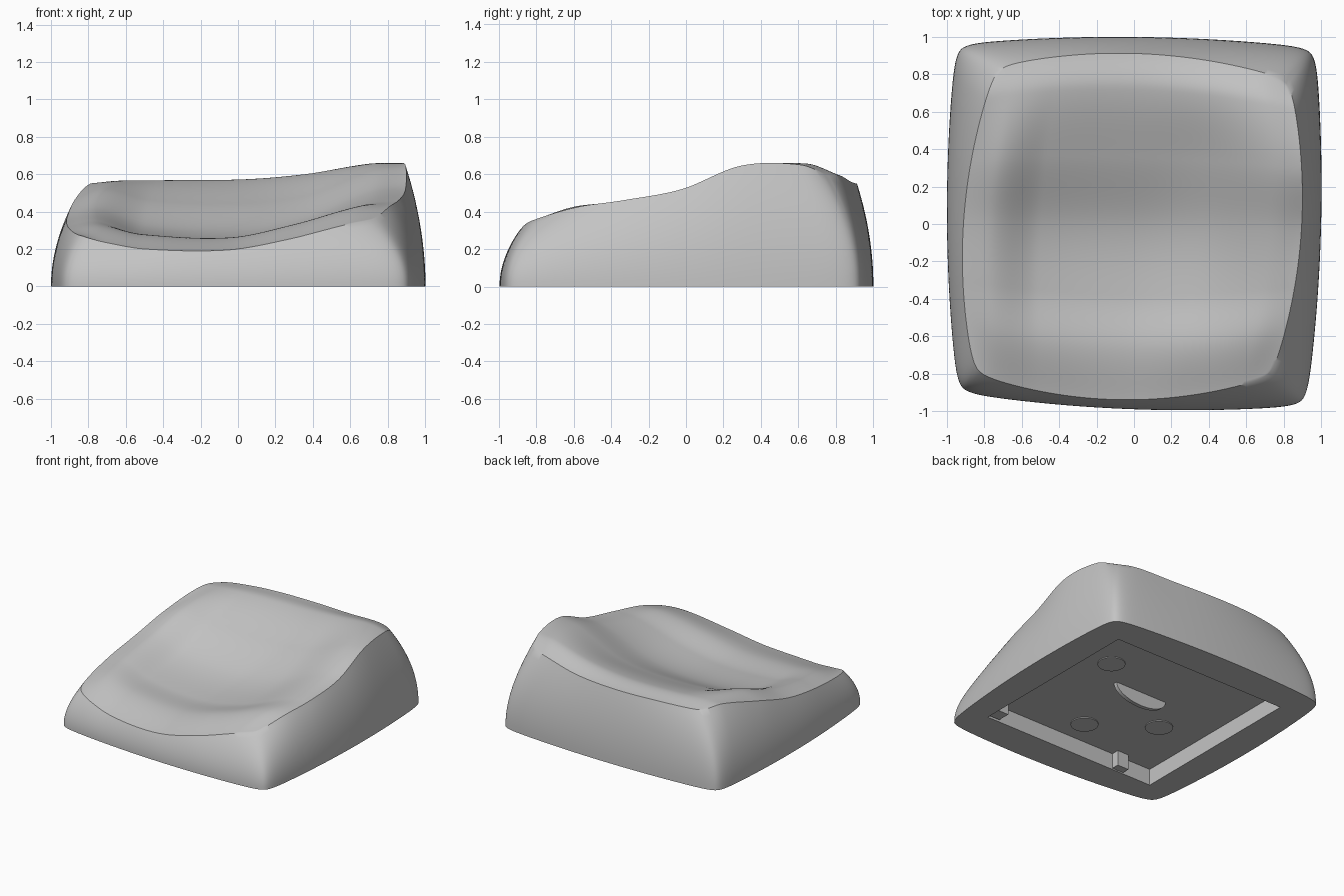
import bpy, bmesh, math

cube = bpy.data.objects.get("Cube")
if cube:
    bpy.data.objects.remove(cube)

grey = bpy.data.materials.new("plain grey")
grey.use_nodes = True
grey.diffuse_color = (0.55, 0.55, 0.55, 1)
grey.node_tree.nodes["Principled BSDF"].inputs["Base Color"].default_value = grey.diffuse_color

N = 96            # cells across the dished top
SIDE_ROWS = 14
CEILING = 0.13    # depth of the hollow underneath

# Height of the dished top in hundredths: rows front to back, columns across x
COLUMNS = (-1, -.82, -.55, 0, .4, .8, 1)
ROWS = (-1, -.7, -.4, 0, .4, .8, 1)
HEIGHTS = (
    (27, 23.5, 20, 19.5, 25, 33, 36),
    (30, 31.5, 27.5, 26, 33, 42, 42.5),
    (33, 35, 27.5, 25, 31.5, 44, 46),
    (38, 41, 32, 29.5, 35.5, 50.5, 52),
    (47, 52, 46, 44.5, 48.5, 62, 64.5),
    (55, 56.5, 56.5, 57, 60, 65.5, 65),
    (54, 54.5, 55, 55, 56, 59.5, 59),
)

# Outlines: corners front first in x order, then bows (-x, +x, -y, +y)
BASE = (((-.94, -.90), (.92, -.97), (-.95, .96), (.97, .94)), (-.055, .055, -.055, .05))
RIM = (((-.85, -.80), (.735, -.815), (-.735, .84), (.83, .77)), (-.118, .113, -.132, .105))


def spline(stops, values, t):
    """Smooth curve through values placed at stops."""
    last = len(stops) - 1
    i = max(k for k in range(last) if k == 0 or stops[k] <= t)

    def slope(k):
        a, b = max(k - 1, 0), min(k + 1, last)
        return (values[b] - values[a]) / (stops[b] - stops[a])

    h = stops[i + 1] - stops[i]
    s = (t - stops[i]) / h
    blend = s * s * (3 - 2 * s)
    return (values[i] * (1 - blend) + values[i + 1] * blend
            + h * s * (1 - s) * ((1 - s) * slope(i) - s * slope(i + 1)))


def height(u, v):
    return spline(ROWS, [spline(COLUMNS, row, u) for row in HEIGHTS], v) / 100


def outline(shape, u, v):
    """Map a unit square onto a bowed quadrilateral with rounded corners."""
    (a, b, c, d), (left, right, front, back) = shape
    pull = 1 - .03 * abs(u * v) ** 16
    u, v = u * pull, v * pull
    p, q = (1 + u) / 2, (1 + v) / 2
    x, y = [(a[k] * (1 - p) + b[k] * p) * (1 - q) + (c[k] * (1 - p) + d[k] * p) * q
            for k in (0, 1)]
    x += (left * (1 - p) + right * p) * (1 - v * v)
    y += (front * (1 - q) + back * q) * (1 - u * u)
    return x, y


def finish(bm, name):
    bmesh.ops.recalc_face_normals(bm, faces=bm.faces)
    mesh = bpy.data.meshes.new(name)
    bm.to_mesh(mesh)
    bm.free()
    mesh.materials.append(grey)
    obj = bpy.data.objects.new(name, mesh)
    bpy.context.collection.objects.link(obj)
    bpy.ops.object.select_all(action='DESELECT')
    obj.select_set(True)
    bpy.context.view_layer.objects.active = obj
    bpy.ops.object.shade_smooth_by_angle(angle=math.radians(35))
    return obj


def join_rings(bm, r1, r2):
    for k in range(len(r1)):
        j = (k + 1) % len(r1)
        bm.faces.new((r1[k], r1[j], r2[j], r2[k]))


# Main shell: dished top, convex sides, flat underside with a square hollow
bm = bmesh.new()
steps = [2 * i / N - 1 for i in range(N + 1)]
top = [[bm.verts.new((*outline(RIM, u, v), height(u, v))) for u in steps] for v in steps]
for j in range(N):
    for i in range(N):
        bm.faces.new((top[j][i], top[j][i + 1], top[j + 1][i + 1], top[j + 1][i]))

loop = ([(i, 0) for i in range(N)] + [(N, j) for j in range(N)]
        + [(N - i, N) for i in range(N)] + [(0, N - j) for j in range(N)])
ring = [top[j][i] for i, j in loop]
rim = [v.co.copy() for v in ring]
for row in range(SIDE_ROWS - 1, -1, -1):
    f = row / SIDE_ROWS
    new = []
    for (i, j), r in zip(loop, rim):
        bx, by = outline(BASE, steps[i], steps[j])
        w = f * f
        new.append(bm.verts.new((bx + (r.x - bx) * w, by + (r.y - by) * w, r.z * f)))
    join_rings(bm, ring, new)
    ring = new

for z in (0, CEILING):
    new = [bm.verts.new((.76 * steps[i], .73 * steps[j], z)) for i, j in loop]
    join_rings(bm, ring, new)
    ring = new
bm.faces.new(ring)
finish(bm, "body_shell")


def box(name, centre, size):
    bm = bmesh.new()
    bmesh.ops.create_cube(bm, size=1)
    bmesh.ops.scale(bm, vec=size, verts=bm.verts)
    bmesh.ops.translate(bm, vec=centre, verts=bm.verts)
    return finish(bm, name)


def disc(name, x, y, z, radius, depth):
    bm = bmesh.new()
    bmesh.ops.create_cone(bm, cap_ends=True, segments=32, radius1=radius,
                          radius2=radius, depth=depth)
    bmesh.ops.translate(bm, vec=(x, y, z), verts=bm.verts)
    return finish(bm, name)


# Clips inside the hollow
box("side_clip", (.71, -.67, .07), (.10, .10, .12))
box("front_clip", (-.46, -.70, .07), (.10, .06, .12))

# Round pads on the hollow's ceiling
for k, (x, y) in enumerate(((.43, .26), (.02, -.53), (-.42, -.22))):
    disc("ceiling_pad_%d" % (k + 1), x, y, CEILING - .003, .10, .008)

# Half-round fin hanging from the ceiling
bm = bmesh.new()
arc = [math.pi * k / 24 for k in range(25)]
face = bm.faces.new([bm.verts.new((.23 * math.cos(a), .05, CEILING - .11 * math.sin(a)))
                     for a in arc])
back = bmesh.ops.extrude_face_region(bm, geom=[face])
bmesh.ops.translate(bm, vec=(0, .03, 0),
                    verts=[g for g in back["geom"] if isinstance(g, bmesh.types.BMVert)])
finish(bm, "ceiling_fin")

# Screw heads at the underside corners
for sx in (-1, 1):
    for sy in (-1, 1):
        disc("screw_%s_%s" % ("left" if sx > 0 else "right", "back" if sy > 0 else "front"),
             .83 * sx, .82 * sy, .003, .02, .006)
